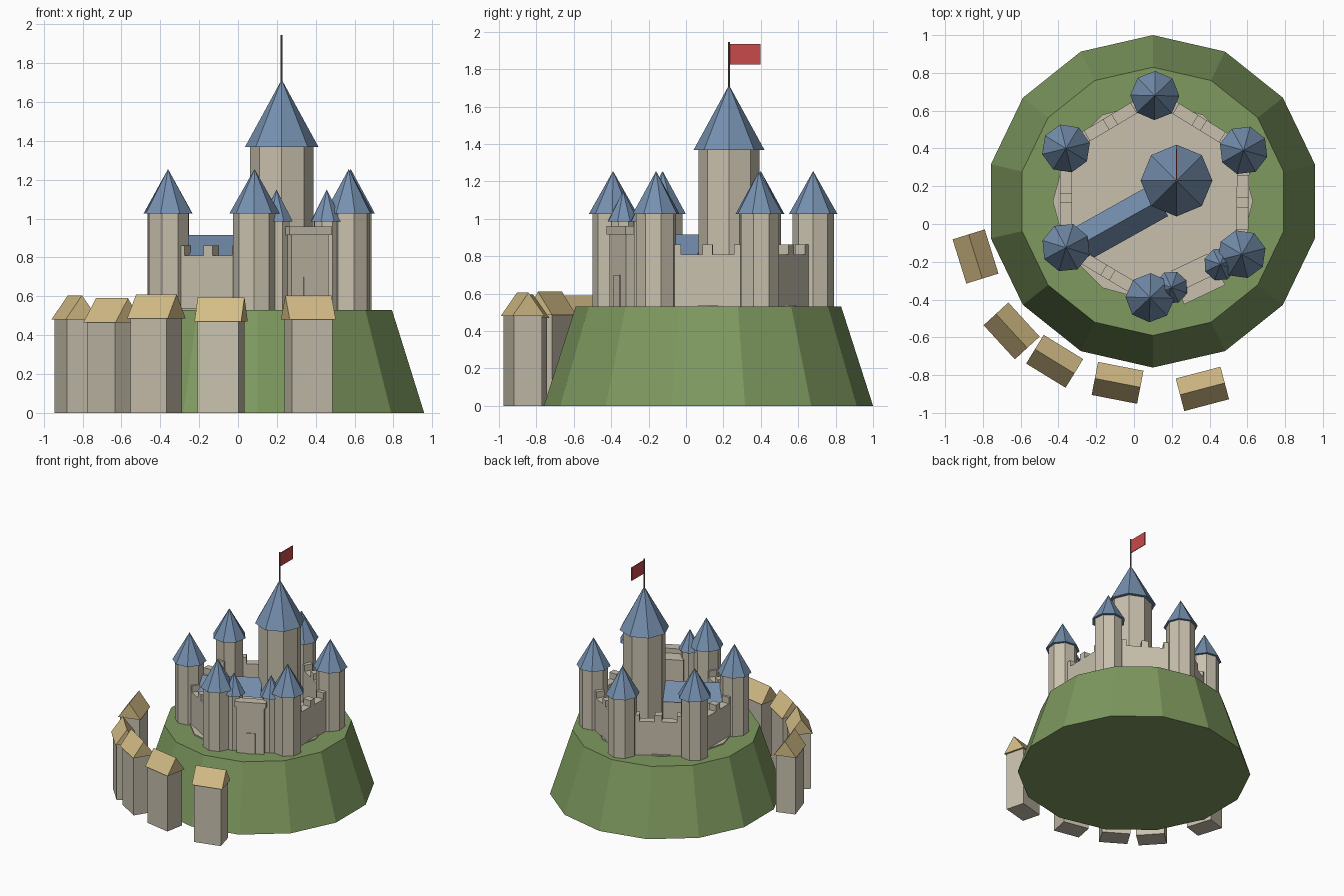
import bpy
import bmesh
from math import atan2, cos, sin, pi
from mathutils import Matrix, Vector

if "Cube" in bpy.data.objects:
    bpy.data.objects.remove(bpy.data.objects["Cube"], do_unlink=True)


def material(name, rgb):
    m = bpy.data.materials.new(name)
    m.use_nodes = True
    m.diffuse_color = (*rgb, 1)
    m.node_tree.nodes["Principled BSDF"].inputs["Base Color"].default_value = (*rgb, 1)
    return m


STONE = material("pale stone", (0.58, 0.53, 0.42))
GRASS = material("grass green", (0.21, 0.32, 0.115))
SLATE = material("blue slate", (0.18, 0.28, 0.43))
THATCH = material("straw thatch", (0.66, 0.51, 0.24))
RED = material("red cloth", (0.58, 0.07, 0.07))
IRON = material("grey pole", (0.14, 0.13, 0.11))


def finish(name, bm, mat):
    bmesh.ops.recalc_face_normals(bm, faces=bm.faces)
    mesh = bpy.data.meshes.new(name)
    bm.to_mesh(mesh)
    bm.free()
    mesh.materials.append(mat)
    obj = bpy.data.objects.new(name, mesh)
    bpy.context.collection.objects.link(obj)
    return obj


def frustum(name, mat, x, y, z0, z1, r0, r1, sides=8, turn=0.0):
    """Upright prism, cone or frustum with a corner at angle turn + 90 degrees."""
    bm = bmesh.new()
    ring = [Vector((cos(a), sin(a), 0)) for a in
            (turn + pi / 2 + 2 * pi * i / sides for i in range(sides))]
    low = [bm.verts.new((x + v.x * r0, y + v.y * r0, z0)) for v in ring]
    bm.faces.new(low)
    if r1:
        top = [bm.verts.new((x + v.x * r1, y + v.y * r1, z1)) for v in ring]
        bm.faces.new(top)
    else:
        tip = bm.verts.new((x, y, z1))
    for i in range(sides):
        j = (i + 1) % sides
        bm.faces.new((low[i], low[j], top[j], top[i]) if r1 else (low[i], low[j], tip))
    return finish(name, bm, mat)


def box(name, mat, x, y, z0, z1, length, depth, turn=0.0):
    bm = bmesh.new()
    place = (Matrix.Translation((x, y, (z0 + z1) / 2)) @ Matrix.Rotation(turn, 4, "Z")
             @ Matrix.Diagonal((length, depth, z1 - z0, 1)))
    bmesh.ops.create_cube(bm, size=1, matrix=place)
    return finish(name, bm, mat)


def gable(name, mat, x, y, z0, z1, length, depth, turn):
    """Triangular prism with its ridge along the length."""
    bm = bmesh.new()
    ends = []
    for s in (-0.5, 0.5):
        ends.append([bm.verts.new((s * length, w * depth, z))
                     for w, z in ((-0.5, z0), (0.5, z0), (0, z1))])
        bm.faces.new(ends[-1])
    for i in range(3):
        j = (i + 1) % 3
        bm.faces.new((ends[0][i], ends[0][j], ends[1][j], ends[1][i]))
    bm.transform(Matrix.Translation((x, y, 0)) @ Matrix.Rotation(turn, 4, "Z"))
    return finish(name, bm, mat)


def tower(name, x, y, eave, tip, r, roof_r, turn=0.0):
    frustum(name, STONE, x, y, GROUND - 0.01, eave + 0.005, r, r, turn=turn)
    frustum(name + "_roof", SLATE, x, y, eave, tip, roof_r, 0, turn=turn)


# Hill and courtyard
CX, CY, GROUND = 0.10, 0.12, 0.53
frustum("hill", GRASS, CX, CY, 0, GROUND, 0.88, 0.71, 14)
frustum("courtyard", STONE, CX, CY, GROUND - 0.01, GROUND + 0.01, 0.53, 0.53, 12)

# Ring of wall towers, anticlockwise from the back
corners = [(0.11, 0.68), (-0.36, 0.40), (-0.36, -0.125),
           (0.085, -0.39), (0.57, -0.16), (0.58, 0.39)]
for i, (x, y) in enumerate(corners):
    tower(f"wall_tower_{i}", x, y, 1.025, 1.255, 0.11, 0.13, atan2(y - CY, x - CX))

# Walls with merlons; the gate side carries a gatehouse instead
GATE = 3
for i, a in enumerate(corners):
    a, b = Vector(a), Vector(corners[(i + 1) % 6])
    mid, along = (a + b) / 2, (b - a).normalized()
    out = Vector((along.y, -along.x))
    turn = atan2(along.y, along.x)
    box(f"wall_{i}", STONE, *mid, GROUND - 0.01, 0.81, (b - a).length, 0.065, turn)
    if i != GATE:
        for k in (-1, 0, 1):
            box(f"merlon_{i}_{k + 1}", STONE, *(mid + along * 0.17 * k),
                0.80, 0.862, 0.055, 0.065, turn)
        continue
    box("gatehouse", STONE, *(mid + out * 0.01), GROUND - 0.01, 0.92, 0.21, 0.18, turn)
    box("gate_parapet", STONE, *(mid + out * 0.072), 0.915, 0.96, 0.24, 0.075, turn)
    box("gate_door", STONE, *(mid + out * 0.102), GROUND, 0.70, 0.075, 0.009, turn)
    for side, s in (("right", -1), ("left", 1)):
        tower(f"gate_turret_{side}", *(mid + along * 0.143 * s),
              0.985, 1.15, 0.07, 0.088, turn)

# Keep with pole and flag
KX, KY = 0.225, 0.23
tower("keep", KX, KY, 1.367, 1.715, 0.163, 0.19)
frustum("flag_pole", IRON, KX, KY, 1.69, 1.945, 0.006, 0.006, 6)
box("flag", RED, KX, KY + 0.085, 1.825, 1.935, 0.006, 0.165)

# Great hall between the keep and a wall tower
hall = (-0.08, 0.005)
box("hall", STONE, *hall, GROUND, 0.785, 0.48, 0.17, 0.51)
gable("hall_roof", SLATE, *hall, 0.78, 0.915, 0.49, 0.19, 0.51)

# Village houses facing the hill: x, y, eave height
houses = [(-0.839, -0.172, 0.48), (-0.648, -0.566, 0.465), (-0.42, -0.727, 0.485),
          (-0.087, -0.841, 0.47), (0.362, -0.873, 0.48)]
for i, (x, y, eave) in enumerate(houses):
    turn = atan2(y - CY, x - CX) + pi / 2
    box(f"house_{i}", STONE, x, y, 0, eave + 0.005, 0.215, 0.155, turn)
    gable(f"house_roof_{i}", THATCH, x, y, eave, eave + 0.125, 0.245, 0.178, turn)
